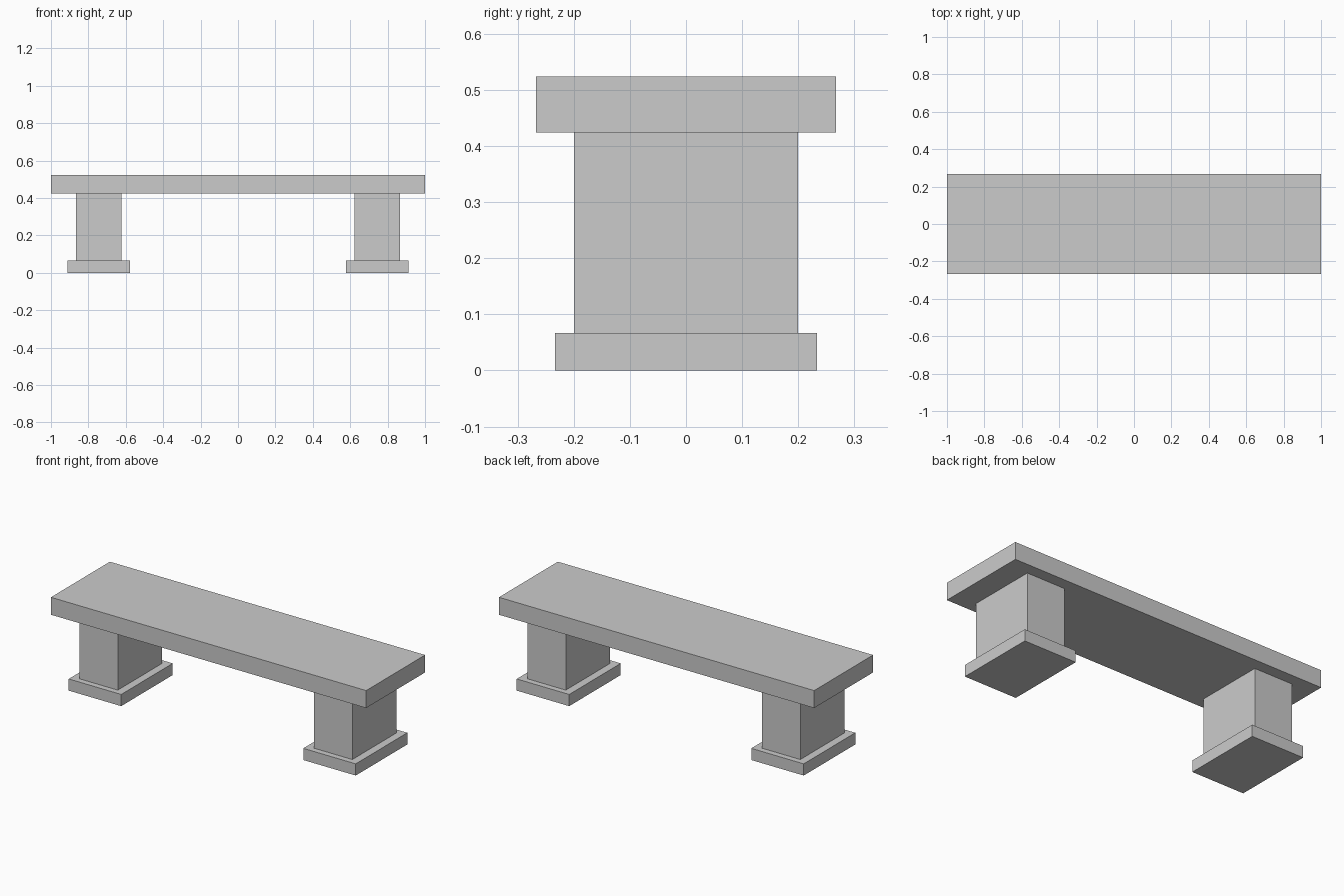
import bpy

if "Cube" in bpy.data.objects:
    bpy.data.objects.remove(bpy.data.objects["Cube"])

stone = bpy.data.materials.new("light_grey_stone")
stone.diffuse_color = (0.6, 0.6, 0.6, 1)
stone.use_nodes = True
stone.node_tree.nodes["Principled BSDF"].inputs["Base Color"].default_value = stone.diffuse_color


def block(name, x, width, depth, z0, z1):
    """Box centred on y = 0 between two heights."""
    bpy.ops.mesh.primitive_cube_add(size=1, location=(x, 0, (z0 + z1) / 2))
    ob = bpy.context.object
    ob.name = name
    ob.scale = (width, depth, z1 - z0)
    bpy.ops.object.transform_apply(location=False, rotation=False, scale=True)
    ob.data.materials.append(stone)


# Seat slab
block("seat", 0, 2.0, 0.534, 0.424, 0.524)

# Pedestal legs on wider foot plates
for side, x in (("left", -0.744), ("right", 0.744)):
    block(side + "_leg", x, 0.243, 0.4, 0.067, 0.424)
    block(side + "_foot", x, 0.333, 0.467, 0, 0.067)
